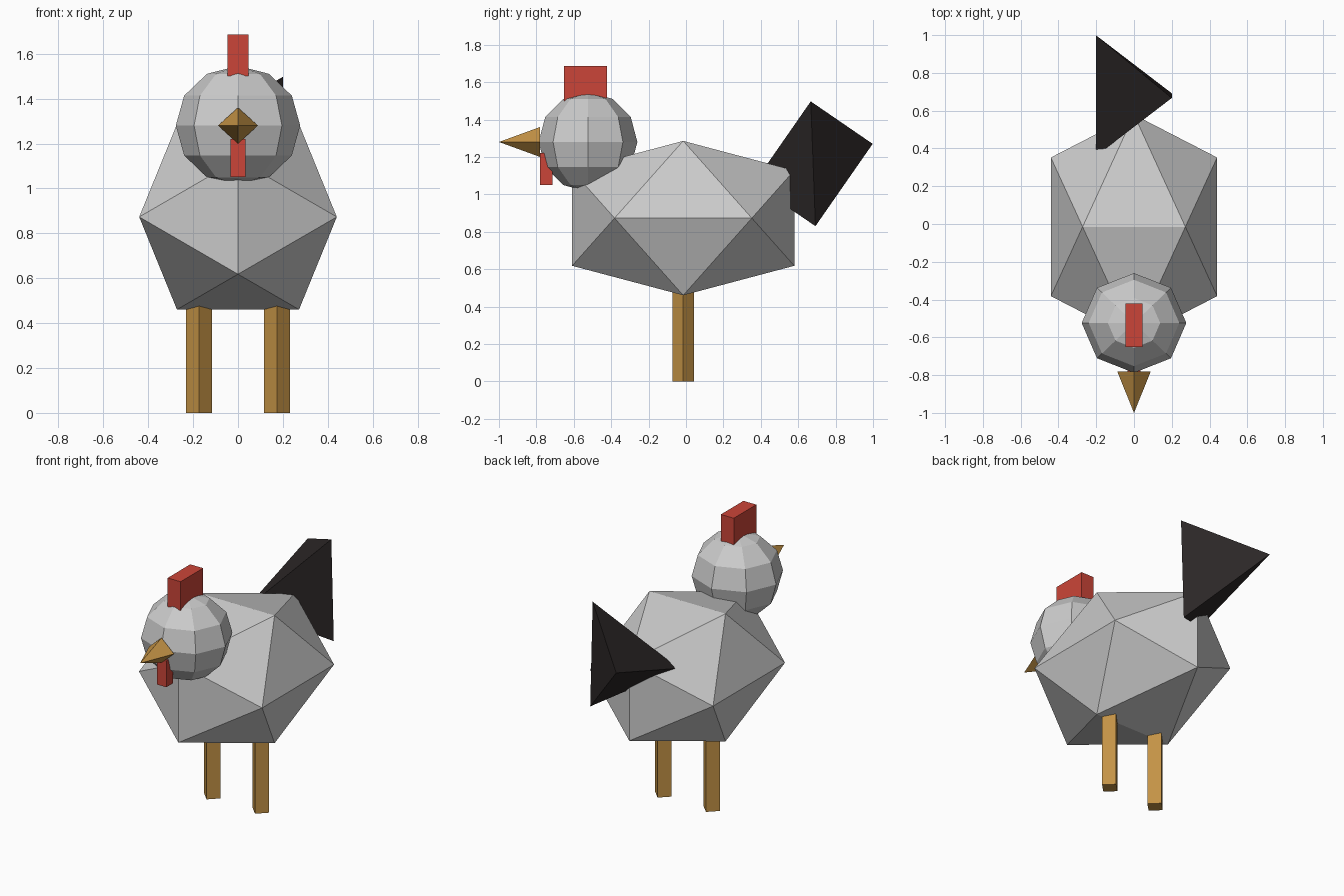
import bpy, bmesh
from math import sqrt, pi
from mathutils import Matrix, Vector

if "Cube" in bpy.data.objects:
    bpy.data.objects.remove(bpy.data.objects["Cube"])


def material(name, color):
    m = bpy.data.materials.new(name)
    m.diffuse_color = (*color, 1)
    m.use_nodes = True
    m.node_tree.nodes["Principled BSDF"].inputs["Base Color"].default_value = m.diffuse_color
    return m


RED = material("red", (0.60, 0.06, 0.04))
ORANGE = material("orange", (0.55, 0.29, 0.06))
BLACK = material("black", (0.025, 0.02, 0.02))


def finish(name, bm, mat=None):
    bmesh.ops.recalc_face_normals(bm, faces=bm.faces)
    mesh = bpy.data.meshes.new(name)
    bm.to_mesh(mesh)
    bm.free()
    if mat:
        mesh.materials.append(mat)
    obj = bpy.data.objects.new(name, mesh)
    bpy.context.collection.objects.link(obj)
    return obj


def hull(name, points, mat=None):
    bm = bmesh.new()
    for p in points:
        bm.verts.new(p)
    bmesh.ops.convex_hull(bm, input=bm.verts)
    return finish(name, bm, mat)


def box(name, low, high, mat):
    low, high = Vector(low), Vector(high)
    bm = bmesh.new()
    bmesh.ops.create_cube(bm, size=1, matrix=Matrix.LocRotScale(
        (low + high) / 2, None, high - low))
    return finish(name, bm, mat)


# body: a stretched icosahedron with its edges square to the axes
PHI = (1 + sqrt(5)) / 2
points = []
for a in (-1, 1):
    for b in (-PHI, PHI):
        points += [(0, b, a), (a, 0, b), (b, a, 0)]
hull("body", [(0.272 * x, -0.015 + 0.367 * y, 0.873 + 0.255 * z)
              for x, y, z in points])

# head: eight-sided faceted sphere
bm = bmesh.new()
bmesh.ops.create_uvsphere(bm, u_segments=8, v_segments=6, radius=1,
                          matrix=Matrix.LocRotScale((0, -0.524, 1.28), None, (0.277, 0.264, 0.266)))
finish("head", bm)

# beak: four-sided pyramid
hull("beak", [(0, -1, 1.28), (0.089, -0.78, 1.28), (-0.089, -0.78, 1.28),
              (0, -0.78, 1.36), (0, -0.78, 1.20)], ORANGE)

# comb and wattle
box("comb", (-0.046, -0.652, 1.50), (0.046, -0.422, 1.686), RED)
box("wattle", (-0.034, -0.78, 1.05), (0.034, -0.714, 1.22), RED)

# legs: square posts turned corner-on
for name, x in (("left_leg", 0.173), ("right_leg", -0.173)):
    hull(name, [(x + dx, -0.015 + dy, z) for z in (0, 0.5)
                for dx, dy in ((0.058, 0), (-0.058, 0), (0, 0.058), (0, -0.058))], ORANGE)

# tail: tilted tetrahedron
hull("tail", [(0.2, 0.667, 1.497), (0.2, 0.692, 0.83),
              (-0.2, 0.998, 1.27), (-0.2, 0.361, 1.057)], BLACK)
